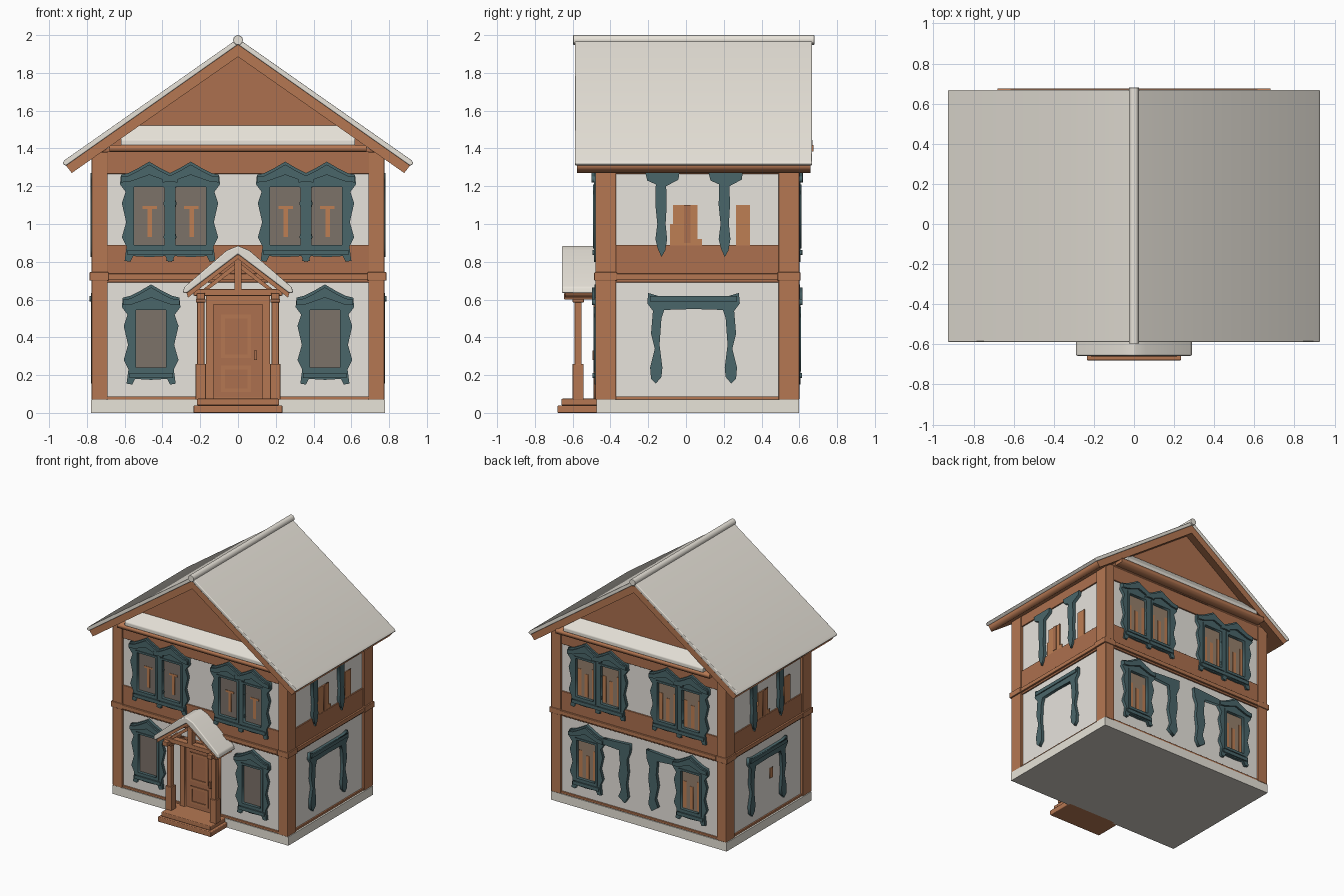
import bpy, bmesh, math
from mathutils import Matrix

cube = bpy.data.objects.get("Cube")
if cube:
    bpy.data.objects.remove(cube)


def material(name, *rgb):
    lin = [((c / 255 + 0.055) / 1.055) ** 2.4 for c in rgb] + [1]
    m = bpy.data.materials.new(name)
    m.use_nodes = True
    m.diffuse_color = lin
    m.node_tree.nodes["Principled BSDF"].inputs["Base Color"].default_value = lin
    return m


SNOW = material("snow", 238, 233, 223)
WALL = material("plaster", 246, 242, 235)
WOOD = material("timber", 181, 119, 82)
BOARD = material("dark timber", 172, 112, 78)
TEAL = material("teal trim", 74, 102, 106)
GLASS = material("dim glass", 124, 114, 105)
TAN = material("tan glass", 150, 128, 108)
CURTAIN = material("curtain", 190, 127, 84)
STONE = material("foundation", 234, 230, 219)
UNDER = material("underside", 205, 201, 193)

MID = 0.055                       # y of the house centre
UP = Matrix.Rotation(math.pi / 2, 4, 'X')
WALLS = {"front": (0, 0.46, 0), "back": (math.pi, 0.58, 0),
         "right": (math.pi / 2, 0.755, MID), "left": (-math.pi / 2, 0.755, MID)}


def turn(angle):
    return Matrix.Rotation(angle, 4, 'Z')


def finish(name, bm, mat, bevel=0):
    bmesh.ops.remove_doubles(bm, verts=bm.verts, dist=1e-5)
    bmesh.ops.recalc_face_normals(bm, faces=bm.faces)
    me = bpy.data.meshes.new(name)
    bm.to_mesh(me)
    bm.free()
    me.materials.append(mat)
    ob = bpy.data.objects.new(name, me)
    bpy.context.collection.objects.link(ob)
    if bevel:
        bpy.ops.object.select_all(action='DESELECT')
        ob.select_set(True)
        bpy.context.view_layer.objects.active = ob
        bpy.ops.object.shade_smooth_by_angle(angle=math.radians(50))
        b = ob.modifiers.new("soft edges", 'BEVEL')
        b.width, b.segments, b.harden_normals = bevel, 3, True
    return ob


def box(name, mat, x, y, z, bevel=0):
    bm = bmesh.new()
    size = [b - a for a, b in (x, y, z)]
    mid = [(a + b) / 2 for a, b in (x, y, z)]
    bmesh.ops.create_cube(bm, size=1, matrix=Matrix.Translation(mid) @ Matrix.Diagonal(size + [1]))
    return finish(name, bm, mat, bevel)


def slab(name, mat, loops, depth, matrix, bevel=0):
    """Flat outline, with holes as further loops, given a thickness."""
    cu = bpy.data.curves.new(name, 'CURVE')
    cu.dimensions, cu.fill_mode, cu.extrude = '2D', 'BOTH', depth / 2
    for loop in loops:
        sp = cu.splines.new('POLY')
        sp.points.add(len(loop) - 1)
        for p, (u, v) in zip(sp.points, loop):
            p.co = (u, v, 0, 1)
        sp.use_cyclic_u = True
    tmp = bpy.data.objects.new("outline", cu)
    bpy.context.collection.objects.link(tmp)
    deps = bpy.context.evaluated_depsgraph_get()
    me = bpy.data.meshes.new_from_object(tmp.evaluated_get(deps))
    bm = bmesh.new()
    bm.from_mesh(me)
    bm.transform(matrix)
    bpy.data.objects.remove(tmp)
    bpy.data.curves.remove(cu)
    bpy.data.meshes.remove(me)
    return finish(name, bm, mat, bevel)


def on_wall(name, mat, side, loops, out):
    """Plate on a wall; out is how far its outer face stands off the wall."""
    angle, dist, y = WALLS[side]
    m = Matrix.Translation((0, y, 0)) @ turn(angle) @ UP
    return slab(side + "_" + name, mat, loops, out + 0.004,
                m @ Matrix.Translation((0, 0, dist + out / 2 - 0.002)))


def along_y(name, mat, pts, y0, y1, bevel=0):
    return slab(name, mat, [pts], y1 - y0, Matrix.Translation((0, (y0 + y1) / 2, 0)) @ UP, bevel)


def rect(u0, u1, v0, v1):
    return [(u0, v0), (u1, v0), (u1, v1), (u0, v1)]


def mirror(half):
    return half + [(-u, v) for u, v in reversed(half) if u]


def shift(loop, du, dv=0):
    return [(u + du, v + dv) for u, v in loop]


# Foundation and walls
base = box("foundation", STONE, (-.778, .778), (-.475, .597), (0, .07))
base.data.materials.append(UNDER)
for f in base.data.polygons:
    f.material_index = int(f.normal.z < -0.5)
box("walls", WALL, (-.755, .755), (-.46, .58), (.06, 1.36))


# Timber frame: bands round the house, then corner posts
def band(name, mat, z0, z1, grow):
    box(name, mat, (-.755 - grow, .755 + grow), (-.46 - grow, .58 + grow), (z0, z1), .004)


band("sill_band", WOOD, .07, .088, .012)
band("middle_band", BOARD, .69, .89, .01)
band("middle_ledge", WOOD, .705, .738, .024)
band("upper_frieze", BOARD, 1.265, 1.40, .01)
for sx in (-1, 1):
    xs = sorted((sx * .69, sx * .775))
    for end, y0, y1 in (("front", -.48, -.37), ("back", .49, .60)):
        box(end + "_corner_post", WOOD, xs, (y0, y1), (.07, 1.38), .005)
        cap = sorted((sx * .685, sx * .786))
        box(end + "_post_collar", WOOD, cap, (y0 - .006, y1 + .006), (.70, .745), .005)

# Gables, main roof and its snow
along_y("gable_wall", BOARD, [(-.72, 1.38), (.72, 1.38), (0, 1.90)], -.48, .60)
along_y("roof_boards", WOOD, mirror([(0, 1.955), (.915, 1.315), (.88, 1.27), (0, 1.885)]), -.578, .66)
along_y("roof_snow", SNOW, mirror([(0, 1.982), (.918, 1.338), (.93, 1.32), (.912, 1.308), (0, 1.95)]),
        -.588, .668, .006)
ring = [(.026 * math.cos(a * math.pi / 6), 1.974 + .026 * math.sin(a * math.pi / 6)) for a in range(12)]
along_y("ridge_snow", SNOW, ring, -.597, .68, .006)

# Snowy ledge across the foot of each gable
for side, angle, wall in (("front", math.pi / 2, -.46), ("back", -math.pi / 2, -.58)):
    m = turn(angle) @ UP
    snow = [(.02, .53), (-.025, .522), (-.09, .445), (-.09, .415), (.02, .415)]
    slab(side + "_ledge_snow", SNOW, [shift(snow, wall, 1)], 1.24, m, .006)
    slab(side + "_ledge_board", WOOD, [shift(rect(-.095, .02, .385, .417), wall, 1)], 1.36, m)

# Carved window casings
CASING = mirror([(0, .175), (.085, .18), (.1, .15), (.13, .155), (.12, .23), (.145, .28), (.122, .36),
                 (.145, .46), (.125, .52), (.155, .56), (.15, .61), (.11, .62), (.06, .645), (0, .68)])
CORNICE = mirror([(0, .665), (.06, .63), (.11, .605), (.15, .6), (.15, .57), (.1, .575), (0, .61)])
HOLE = rect(-.08, .08, .24, .545)


def window(side, u, dv, lift, glass, strips):
    at = lambda loop: shift(loop, u, dv)
    on_wall("casing", TEAL, side, [at(CASING), at(HOLE)], .024 + lift)
    on_wall("inner_rim", TEAL, side, [at(rect(-.098, .098, .22, .56)), at(HOLE)], .03 + lift)
    on_wall("cornice", TEAL, side, [at(CORNICE)], .038 + lift)
    on_wall("sill", TEAL, side, [at(rect(-.115, .115, .185, .212))], .034 + lift)
    on_wall("glass", glass, side, [at(HOLE)], .005)
    for strip in strips:
        on_wall("curtain", CURTAIN, side, [at(rect(*strip))], .008)


tee = [(-.008, .016, .28, .43), (-.035, .04, .43, .445)]
drapes = [(-.075, -.045, .25, .46), (-.015, .015, .25, .43), (.05, .075, .25, .48)]
for side, glass, strips in (("front", GLASS, tee), ("back", TAN, drapes)):
    for s in (-1, 1):
        window(side, s * .46, 0, 0, glass, drapes if side == "back" else [])
        for k in (-.11, .11):
            window(side, s * .36 + k, .65, .002 if k > 0 else 0, glass, strips)

# Open casings on the side walls
ARCH = mirror([(0, .62), (.19, .62), (.24, .635), (.245, .58), (.215, .54), (.225, .42), (.205, .34), (.23, .24),
               (.225, .18), (.2, .155), (.17, .19), (.165, .24), (.18, .36), (.17, .5), (.155, .545), (0, .55)])
TEE_LEG = [(-.055, 1.27), (-.045, 1.23), (.0, 1.21), (-.002, 1.1), (.008, 1.0), (-.002, .92), (.01, .87),
           (.03, .825), (.05, .86), (.06, .92), (.052, 1.0), (.058, 1.1), (.055, 1.2), (.12, 1.235), (.125, 1.27)]
for side in ("right", "left"):
    on_wall("arch_casing", TEAL, side, [shift(ARCH, -.015)], .024)
    on_wall("arch_cornice", TEAL, side, [shift(rect(-.23, .23, .59, .618), -.015)], .032)
    for u in (-.215, .12):
        on_wall("half_casing", TEAL, side, [shift(TEE_LEG, u)], .026)
    for a, b, top in ((-.14, -.095, 1.0), (-.125, .005, 1.1), (.005, .03, .92), (.21, .285, 1.1)):
        on_wall("curtain", CURTAIN, side, [rect(a, b, .88, top)], .007)
    on_wall("curtain_fold", BOARD, side, [rect(-.065, -.03, .9, 1.1)], .012)
on_wall("wall_patch", CURTAIN, "left", [rect(.03, .07, .36, .44)], .006)

# Half casings in the middle of the back wall
HALF = [(.07, .63), (.31, .615), (.31, .57), (.17, .56), (.16, .45), (.175, .36), (.15, .25), (.175, .19),
        (.12, .15), (.09, .2), (.105, .3), (.09, .4), (.1, .5), (.075, .56)]
for s in (-1, 1):
    on_wall("half_casing", TEAL, "back", [[(s * u, v) for u, v in HALF]], .026)

# Front door
on_wall("door_frame", WOOD, "front", [rect(-.17, .17, .07, .62), rect(-.13, .13, .07, .575)], .03)
on_wall("door_leaf", BOARD, "front", [rect(-.13, .13, .07, .575)], .012)
for z0, z1 in ((.11, .25), (.29, .52)):
    on_wall("door_panel", WOOD, "front", [rect(-.09, .07, z0, z1), rect(-.07, .05, z0 + .02, z1 - .02)], .019)
box("door_handle", BOARD, (.085, .1), (-.495, -.465), (.28, .33))

# Porch: steps, posts, truss and snowy roof
box("lower_step", WOOD, (-.235, .235), (-.68, -.45), (0, .04), .006)
box("upper_step", WOOD, (-.218, .218), (-.66, -.45), (.04, .075), .006)
for s in (-1, 1):
    def post(name, half, y0, y1, z0, z1):
        box(name, WOOD, (s * .197 - half, s * .197 + half), (y0, y1), (z0, z1), .004)
    post("porch_post", .019, -.59, -.552, .07, .62)
    post("porch_post_foot", .028, -.60, -.542, .07, .26)
    post("porch_post_cap", .026, -.60, -.54, .585, .603)
    post("porch_side_beam", .022, -.645, -.46, .6, .635)
    along_y("porch_brace", WOOD, [(s * .19, .65), (s * .16, .65), (s * .015, .76), (s * .015, .79)], -.6, -.57)
box("porch_tie_beam", WOOD, (-.235, .235), (-.61, -.56), (.62, .655), .004)
box("porch_king_post", WOOD, (-.018, .018), (-.61, -.565), (.65, .83))
along_y("porch_roof_boards", WOOD, mirror([(0, .855), (.275, .645), (.265, .61), (0, .815)]), -.64, -.455)
along_y("porch_snow", SNOW, mirror([(0, .885), (.06, .86), (.285, .665), (.292, .635), (.27, .635), (0, .84)]),
        -.657, -.455, .008)
